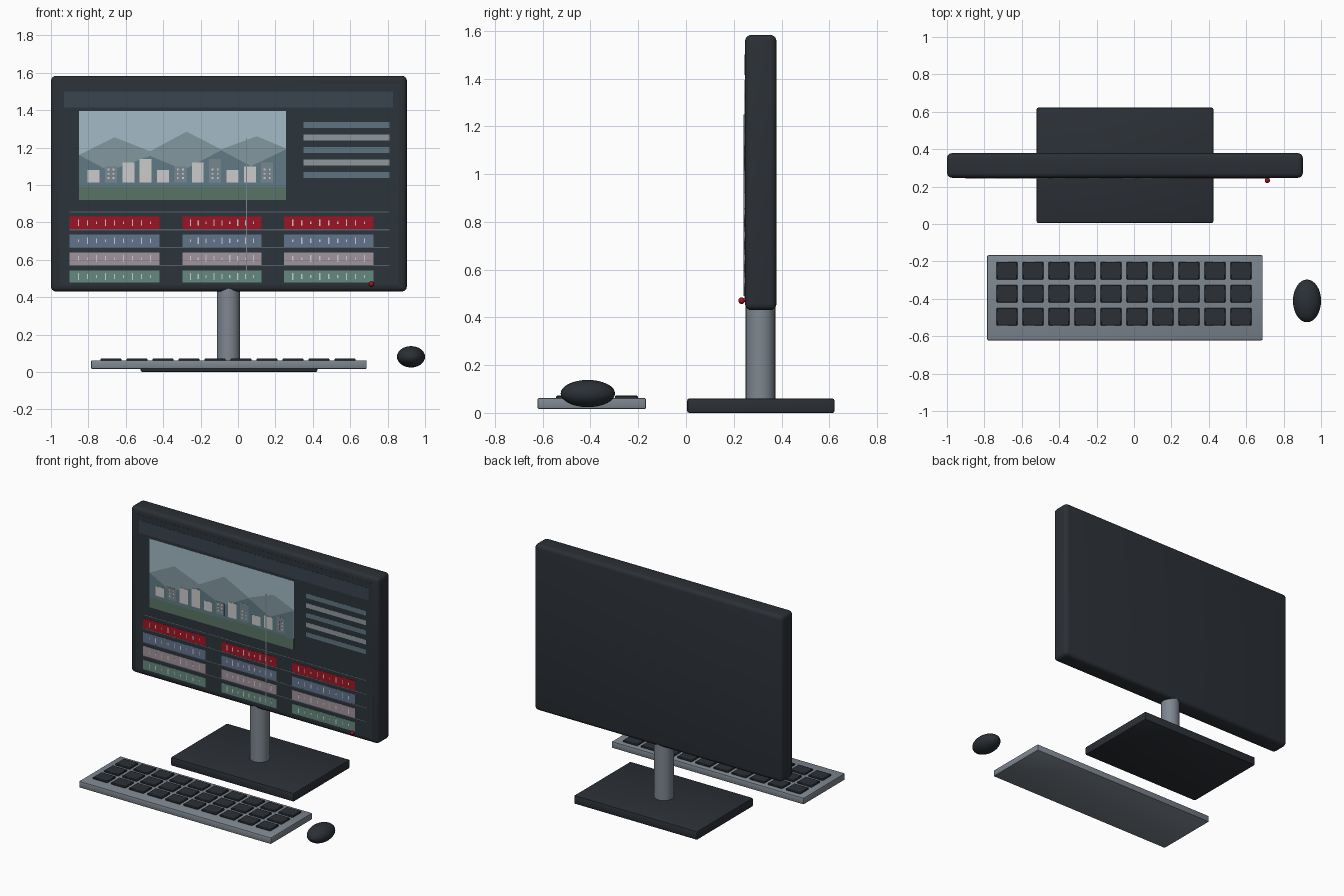
import bpy, bmesh
from mathutils import Matrix, Vector

if "Cube" in bpy.data.objects:
    bpy.data.objects.remove(bpy.data.objects["Cube"])


def mat(name, hex_code):
    def lin(c):
        return c / 12.92 if c <= 0.04045 else ((c + 0.055) / 1.055) ** 2.4
    m = bpy.data.materials.new(name)
    m.diffuse_color = [lin(int(hex_code[i:i + 2], 16) / 255) for i in (0, 2, 4)] + [1]
    m.use_nodes = True
    m.node_tree.nodes["Principled BSDF"].inputs["Base Color"].default_value = m.diffuse_color
    return m


DARK = mat("dark_plastic", "2B3036")
METAL = mat("grey_metal", "7E8790")
SCREEN = mat("screen_dark", "2B343B")
HEADER = mat("header_blue", "3A444F")
SKY = mat("sky", "A3BAC5")
FAR = mat("far_hills", "82979F")
NEAR = mat("near_hills", "607A85")
GRASS = mat("grass", "5A7466")
PALE = mat("pale", "BDBFBF")
SLATE = mat("slate", "778790")
TEAL = mat("line_teal", "5E7480")
RED = mat("red", "A01422")
BLUE = mat("clip_blue", "62748C")
PINK = mat("clip_pink", "A0939C")
GREEN = mat("clip_green", "65897E")
LINE = mat("divider", "56606A")


def finish(name, bm, material, smooth=False):
    me = bpy.data.meshes.new(name)
    bm.to_mesh(me)
    bm.free()
    me.materials.append(material)
    ob = bpy.data.objects.new(name, me)
    bpy.context.collection.objects.link(ob)
    if smooth:
        bpy.context.view_layer.objects.active = ob
        ob.select_set(True)
        bpy.ops.object.shade_smooth_by_angle(angle=0.7)
        ob.select_set(False)
    return ob


def add_box(bm, lo, hi):
    lo, hi = Vector(lo), Vector(hi)
    bmesh.ops.create_cube(bm, size=1, matrix=Matrix.Translation((lo + hi) / 2)
                          @ Matrix.Diagonal((*(hi - lo), 1)))


def boxes(name, items, material, bevel=0, segments=2):
    bm = bmesh.new()
    for lo, hi in items:
        add_box(bm, lo, hi)
    if bevel:
        bmesh.ops.bevel(bm, geom=bm.edges[:], offset=bevel, segments=segments,
                        profile=0.5, affect='EDGES')
    return finish(name, bm, material, bevel > 0)


def ellipsoid(name, centre, radii, material, u=32, v=16):
    bm = bmesh.new()
    bmesh.ops.create_uvsphere(bm, u_segments=u, v_segments=v, radius=1,
                              matrix=Matrix.Translation(centre) @ Matrix.Diagonal((*radii, 1)))
    return finish(name, bm, material, True)


FRONT = 0.247   # front face of the display housing


def plates(name, rects, material, layer):
    """Thin rectangles (x0, x1, z0, z1) stacked in front of the display."""
    y = FRONT - 0.0008 * layer
    boxes(name, [((x0, y, z0), (x1, FRONT + 0.002, z1)) for x0, x1, z0, z1 in rects], material)


def ridge(name, points, base, material, layer):
    bm = bmesh.new()
    y = FRONT - 0.0008 * layer
    outline = [(points[0][0], base)] + [(p[0], base) for p in points[1:]] + points[::-1]
    face = bm.faces.new([bm.verts.new((x, y, z)) for x, z in outline])
    bmesh.ops.recalc_face_normals(bm, faces=[face])
    if face.normal.y > 0:
        face.normal_flip()
    bmesh.ops.triangulate(bm, faces=[face])
    finish(name, bm, material)


# Display housing and stand
boxes("display_housing", [((-1, FRONT, 0.43), (0.903, 0.379, 1.583))], DARK, 0.027, 4)
boxes("stand_base", [((-0.52, 0.005, 0), (0.424, 0.622, 0.06))], DARK, 0.008)
bm = bmesh.new()
bmesh.ops.create_cone(bm, cap_ends=True, segments=32, radius1=0.062, radius2=0.062, depth=0.395,
                      matrix=Matrix.Translation((-0.05, 0.312, 0.2475)))
finish("stand_post", bm, METAL, True)

# Keyboard and mouse
boxes("keyboard_tray", [((-0.786, -0.622, 0.016), (0.688, -0.167, 0.062))], METAL, 0.007)
keys = []
for cy in (-0.25, -0.373, -0.496):
    for i in range(10):
        cx = -0.679 + 0.139 * i
        keys.append(((cx - 0.056, cy - 0.048, 0.055), (cx + 0.056, cy + 0.048, 0.073)))
boxes("keys", keys, DARK, 0.004, 1)
ellipsoid("mouse", (0.925, -0.411, 0.081), (0.075, 0.114, 0.057), DARK)

# Screen panel, header bar and side list
plates("screen_panel", [(-0.955, 0.857, 0.465, 1.54)], SCREEN, 1)
plates("header_bar", [(-0.93, 0.83, 1.415, 1.5)], HEADER, 2)
rows = [1.321 - 0.067 * i for i in range(5)]
plates("list_lines_dark", [(0.35, 0.81, z - 0.016, z + 0.016) for z in rows[::2]], TEAL, 2)
plates("list_lines_pale", [(0.35, 0.81, z - 0.016, z + 0.016) for z in rows[1::2]], mat("list_grey", "8F989E"), 2)

# Landscape preview
plates("preview_sky", [(-0.85, 0.257, 0.92, 1.395)], SKY, 2)
ridge("preview_far_hills", [(-0.85, 1.16), (-0.66, 1.255), (-0.47, 1.18), (-0.275, 1.285),
                            (-0.09, 1.19), (0.1, 1.26), (0.257, 1.195)], 0.99, FAR, 3)
ridge("preview_near_hills", [(-0.85, 1.16), (-0.69, 1.075), (-0.47, 1.155), (-0.29, 1.08),
                             (-0.09, 1.185), (0.07, 1.1), (0.257, 1.19)], 0.99, NEAR, 4)
plates("preview_grass", [(-0.85, 0.257, 0.92, 0.997)], GRASS, 4)
pale, slate, windows = [], [], []
for i in range(11):
    cx, h = -0.772 + 0.0928 * i, (0.065, 0.085, 0.105, 0.125)[i % 4]
    tower = (cx - 0.032, cx + 0.032, 1.014, 1.014 + h)
    if i in (1, 5, 7, 10):
        slate.append(tower)
        for wx in (-0.014, 0.014):
            for wz in (0.022, 0.045, 0.068):
                if wz < h - 0.01:
                    windows.append((cx + wx - 0.005, cx + wx + 0.005,
                                    1.01 + wz, 1.02 + wz))
    else:
        pale.append(tower)
plates("pale_buildings", pale, PALE, 5)
plates("slate_buildings", slate, SLATE, 5)
plates("building_windows", windows, PALE, 6)

# Timeline tracks with clips and level ticks
plates("track_dividers", [(-0.9, 0.81, z - 0.003, z + 0.003) for z in (0.855, 0.76, 0.665, 0.57)], LINE, 2)
columns = [(-0.9, -0.42), (-0.297, 0.125), (0.245, 0.725)]
ticks = []
for r, (name, material) in enumerate((("red", RED), ("blue", BLUE), ("pink", PINK), ("green", GREEN))):
    z = 0.797 - 0.0955 * r
    plates(name + "_clips", [(a, b, z - 0.033, z + 0.033) for a, b in columns], material, 3)
    for a, b in columns:
        for k in range(1, 10):
            x, h = a + (b - a) * k / 10, (0.007, 0.013, 0.018)[(k * 2 + r) % 3]
            ticks.append((x - 0.003, x + 0.003, z - h, z + h))
plates("clip_ticks", ticks, mat("tick_white", "D8DADA"), 4)
plates("playhead", [(0.043, 0.048, 0.49, 1.25)], SLATE, 7)

# Power light
ellipsoid("power_light", (0.713, 0.233, 0.47), (0.014, 0.014, 0.014), RED, 16, 8)
